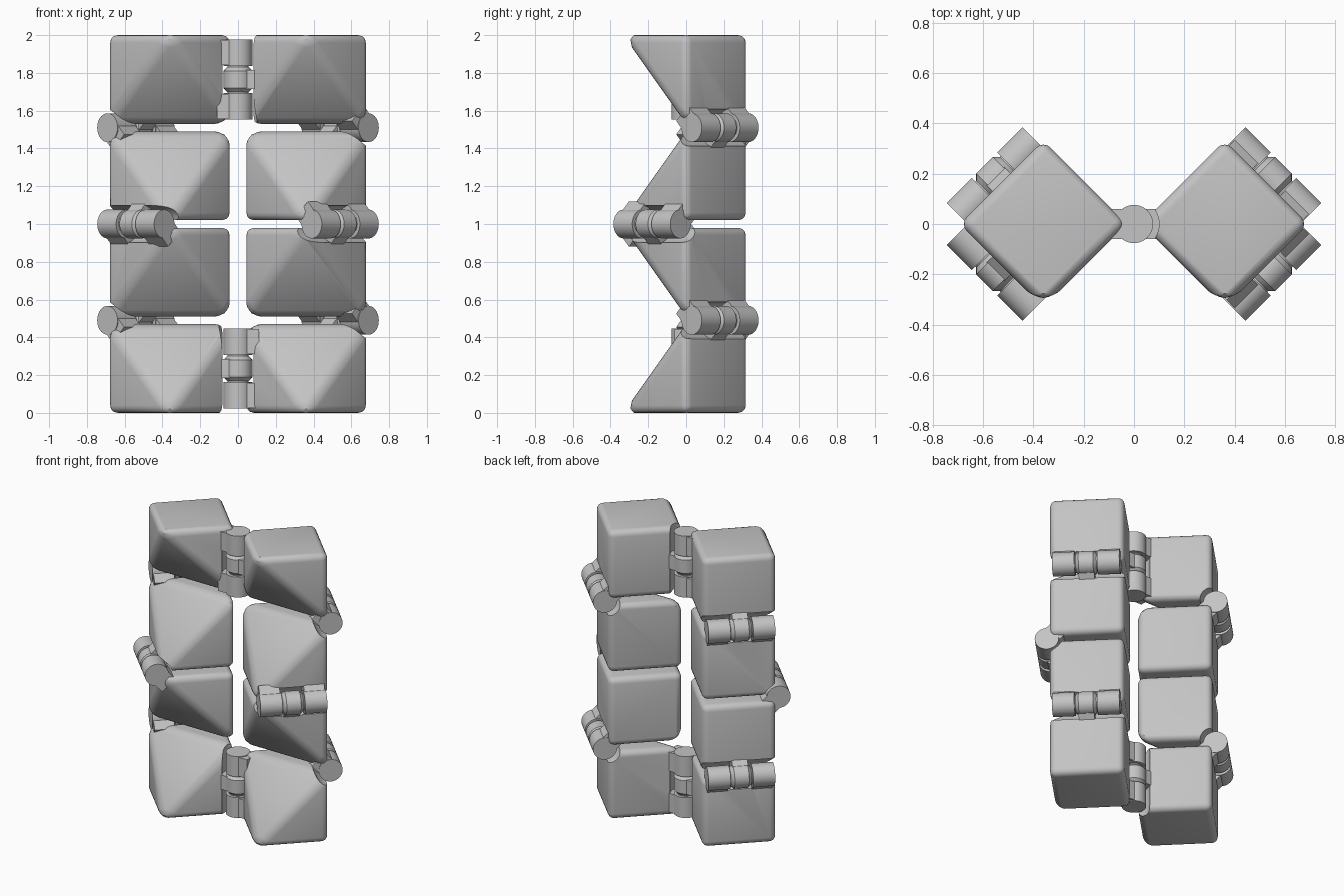
import bpy, bmesh
from math import radians, sqrt
from mathutils import Matrix, Vector

if "Cube" in bpy.data.objects:
    bpy.data.objects.remove(bpy.data.objects["Cube"])

SIDE, PITCH, AXIS = 0.47, 0.51, 0.255      # block size, spacing, hinge offset
HALF, DIAG = SIDE / 2, SIDE / sqrt(2)
COL_X = AXIS * sqrt(2)
RADIUS, CLEAR, HINGE = 0.076, 0.1, 0.213   # barrel, socket, half hinge length

grey = bpy.data.materials.new("warm_grey_plastic")
grey.use_nodes = True
colour = (0.55, 0.55, 0.55, 1)
grey.diffuse_color = colour
grey.node_tree.nodes["Principled BSDF"].inputs["Base Color"].default_value = colour


def make(name, bm, matrix=Matrix()):
    bmesh.ops.recalc_face_normals(bm, faces=bm.faces)
    mesh = bpy.data.meshes.new(name)
    bm.to_mesh(mesh)
    bm.free()
    mesh.transform(matrix)
    mesh.materials.append(grey)
    ob = bpy.data.objects.new(name, mesh)
    bpy.context.collection.objects.link(ob)
    return ob


def select(ob):
    bpy.ops.object.select_all(action='DESELECT')
    ob.select_set(True)
    bpy.context.view_layer.objects.active = ob


def smooth(ob):
    select(ob)
    bpy.ops.object.shade_smooth_by_angle(angle=radians(30))


def block(name, centre, apex):
    """Rounded cube standing on a diagonal, one front corner sliced off."""
    bm = bmesh.new()
    for z in (-HALF, HALF):
        for x, y in ((-DIAG, 0), (DIAG, 0), (0, DIAG)):
            bm.verts.new((x, y, z))
    bm.verts.new((0, -DIAG, apex * HALF))
    bmesh.ops.convex_hull(bm, input=bm.verts)
    bmesh.ops.dissolve_limit(bm, angle_limit=0.01, verts=bm.verts, edges=bm.edges)
    bmesh.ops.bevel(bm, geom=bm.edges[:], offset=0.04, segments=4, profile=0.5,
                    affect='EDGES', clamp_overlap=True)
    return make(name, bm, Matrix.Translation(centre))


def turned(name, profile, matrix, sides=48):
    """Solid of revolution around local z from (z, radius) pairs."""
    bm = bmesh.new()
    for (z0, r0), (z1, r1) in zip(profile, profile[1:]):
        bmesh.ops.create_cone(bm, segments=sides, radius1=r0, radius2=r1, depth=z1 - z0,
                              matrix=Matrix.Translation((0, 0, (z0 + z1) / 2)),
                              cap_ends=False)
    bmesh.ops.remove_doubles(bm, verts=bm.verts, dist=1e-5)
    bmesh.ops.holes_fill(bm, edges=[e for e in bm.edges if e.is_boundary], sides=0)
    return make(name, bm, matrix)


def leaf(name, frame, z0, z1, reach):
    """Flat tab running from the hinge axis along local x."""
    bm = bmesh.new()
    bmesh.ops.create_cube(bm, size=1, matrix=Matrix.Translation((reach / 2, 0, (z0 + z1) / 2))
                          @ Matrix.Diagonal((reach, 0.12, z1 - z0, 1)))
    return make(name, bm, frame)


def carve(target, frame, half):
    """Cut a round socket for the barrel out of a block."""
    cutter = turned("socket_cutter", [(-half, CLEAR), (half, CLEAR)], frame)
    cutter.hide_render = True
    mod = target.modifiers.new("socket", 'BOOLEAN')
    mod.operation, mod.solver, mod.object = 'DIFFERENCE', 'EXACT', cutter
    select(target)
    bpy.ops.object.modifier_apply(modifier=mod.name)
    bpy.data.objects.remove(cutter)


def hinge(name, point, axis, inner, outer):
    """Knuckle fixed to the inner block, two end barrels fixed to the outer."""
    axis = axis.normalized()

    def frame(block_centre):
        d = block_centre - point
        x = (d - axis * d.dot(axis)).normalized()
        m = Matrix((x, axis.cross(x), axis)).transposed().to_4x4()
        return Matrix.Translation(point) @ m

    (in_ob, in_c), (out_ob, out_c) = inner, outer
    f_in, f_out = frame(in_c), frame(out_c)
    carve(in_ob, f_in, 0.5)
    carve(out_ob, f_out, 0.08)
    turned(name + "_knuckle", [(-0.066, 0.056), (-0.046, RADIUS), (0.046, RADIUS),
                               (0.066, 0.056)], f_in)
    turned(name + "_pin", [(-0.1, 0.056), (0.1, 0.056)], f_in)
    leaf(name + "_knuckle_leaf", f_in, -0.05, 0.05, 0.14)
    for end, z0, z1 in (("first", -HINGE, -0.072), ("second", 0.072, HINGE)):
        turned(f"{name}_{end}_barrel", [(z0, RADIUS), (z1, RADIUS)], f_out)
        leaf(f"{name}_{end}_leaf", f_out, z0 + 0.005, z1 - 0.005, 0.11)


# Two columns of four blocks, alternating the sliced corner
blocks = {}
for s, side in ((-1, "right"), (1, "left")):
    for i in range(4):
        c = Vector((s * COL_X, 0, HALF + i * PITCH))
        blocks[s, i] = (block(f"{side}_block_{i + 1}", c, -1 if i % 2 == 0 else 1), c)

# Horizontal hinges between stacked blocks: back, front, back
for s, side in ((-1, "right"), (1, "left")):
    for i, y in enumerate((1, -1, 1)):
        z = HALF + (i + 0.5) * PITCH
        out = Vector((s, y, 0)).normalized() * AXIS
        low, high = blocks[s, i], blocks[s, i + 1]
        pair = (low, high) if s > 0 else (high, low)
        hinge(f"{side}_hinge_{i + 1}", Vector((s * COL_X, 0, z)) + out,
              Vector((-s * y, 1, 0)), *pair)

# Upright hinges joining the columns at the top and bottom
for i, inner, name in ((3, 1, "top_hinge"), (0, -1, "bottom_hinge")):
    hinge(name, Vector((0, 0, HALF + i * PITCH)), Vector((0, 0, 1)),
          blocks[inner, i], blocks[-inner, i])

for ob in list(bpy.context.collection.objects):
    if ob.type == 'MESH':
        smooth(ob)
